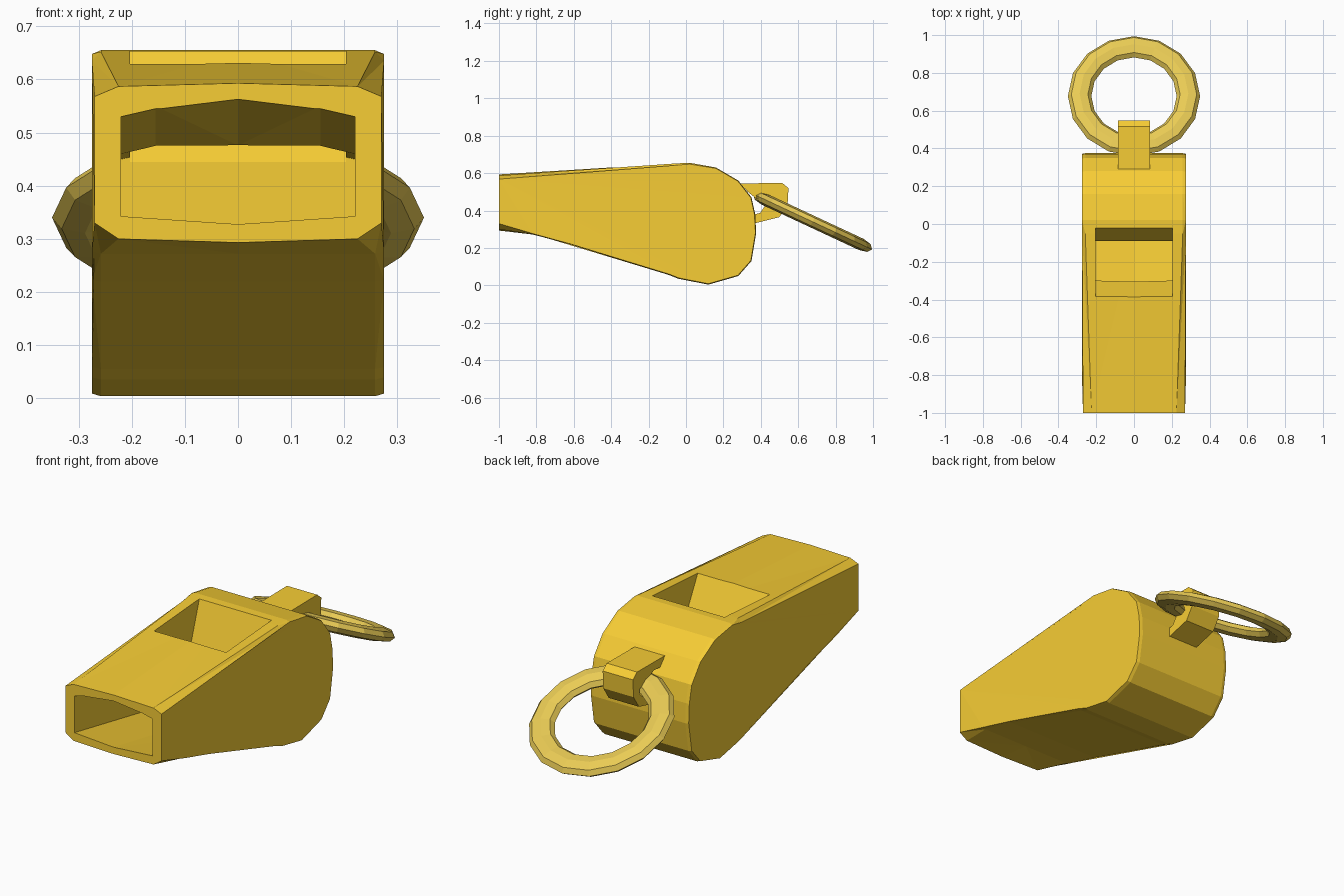
import bpy, bmesh, math

if "Cube" in bpy.data.objects:
    bpy.data.objects.remove(bpy.data.objects["Cube"])


def material(name, color):
    m = bpy.data.materials.new(name)
    m.diffuse_color = (*color, 1)
    m.use_nodes = True
    m.node_tree.nodes["Principled BSDF"].inputs["Base Color"].default_value = m.diffuse_color
    return m


gold = material("gold", (0.93, 0.61, 0.035))
pale_gold = material("pale_gold", (0.82, 0.60, 0.09))


def loft(name, sections, mat=gold):
    """Bridge matching closed loops and cap both ends."""
    bm = bmesh.new()
    rows = [[bm.verts.new(p) for p in s] for s in sections]
    n = len(rows[0])
    for a, b in zip(rows, rows[1:]):
        for i in range(n):
            j = (i + 1) % n
            bm.faces.new((a[i], a[j], b[j], b[i]))
    bm.faces.new(rows[0][::-1])
    bm.faces.new(rows[-1])
    bmesh.ops.triangulate(bm, faces=bm.faces[:])
    bmesh.ops.recalc_face_normals(bm, faces=bm.faces[:])
    if bm.calc_volume(signed=True) < 0:
        bmesh.ops.reverse_faces(bm, faces=bm.faces[:])
    me = bpy.data.meshes.new(name)
    bm.to_mesh(me)
    bm.free()
    ob = bpy.data.objects.new(name, me)
    bpy.context.collection.objects.link(ob)
    me.materials.append(mat)
    return ob


def prism(name, profile, half):
    return loft(name, [[(x, y, z) for y, z in profile] for x in (-half, half)])


def carve(target, cutter):
    """Subtract the cutter, using the first solver that gives a result."""
    for solver in ('MANIFOLD', 'FLOAT', 'EXACT'):
        mod = target.modifiers.new("cut", 'BOOLEAN')
        mod.operation = 'DIFFERENCE'
        mod.solver = solver
        mod.object = cutter
        bpy.context.view_layer.update()
        graph = bpy.context.evaluated_depsgraph_get()
        mesh = bpy.data.meshes.new_from_object(target.evaluated_get(graph))
        target.modifiers.clear()
        if len(mesh.vertices) > len(target.data.vertices):
            target.data = mesh
            break
    bpy.data.objects.remove(cutter)


# Body: side outline, softened toward the left and right faces
back = [(-.09, .055), (-.04, .035), (.12, .004), (.28, .05), (.35, .13),
        (.375, .28), (.37, .38), (.35, .47), (.28, .56), (.16, .63)]
core = [(-1, .30), (-.82, .272), (-.62, .22)] + back + [(.02, .655), (-.05, .652), (-1, .587)]
middle = [(-1, .293)] + core[1:-1] + [(-1, .593)]
side = ([(-1, .33), (-.82, .277), (-.62, .222)]
        + [(y + (.12 - y) * .015, z + (.33 - z) * .015) for y, z in back]
        + [(.02, .648), (-.05, .635), (-1, .568)])


def at(profile, x, mouth_x):
    return [(mouth_x if y == -1 else x, y, z) for y, z in profile]


body = loft("whistle_body", [at(side, -.275, -.27), at(core, -.258, -.225),
                             at(middle, 0, 0),
                             at(core, .258, .225), at(side, .275, .27)])


# Air passage and top window cutters
def passage(y, low_mid, low, top, shoulder, peak):
    return [(-.22, y, low), (0, y, low_mid), (.22, y, low), (.22, y, top),
            (.155, y, shoulder), (0, y, peak), (-.155, y, shoulder), (-.22, y, top)]


carve(body, loft("air_passage_cutter", [
    passage(-1.05, .337, .352, .535, .55, .569),
    passage(-.30, .20, .21, .46, .475, .476),
    passage(-.09, .17, .18, .45, .465, .466)]))
carve(body, prism("window_cutter", [(-.29, .43), (-.095, .43), (-.02, .655), (.012, .75),
                                    (-.45, .75), (-.385, .63), (-.30, .47)], .203))

# Lanyard bracket: bent strap
prism("ring_bracket", [(.29, .545), (.515, .547), (.548, .52), (.543, .43), (.50, .365), (.36, .33),
                       (.36, .378), (.47, .405), (.495, .43), (.50, .495), (.48, .515), (.33, .50)], .085)

# Split ring: flattened low-poly torus
bpy.ops.mesh.primitive_torus_add(major_segments=16, minor_segments=8,
                                 major_radius=.288, minor_radius=.062)
ring = bpy.context.object
ring.name = "lanyard_ring"
ring.scale.z = .52
ring.rotation_euler.x = math.radians(-25)
ring.location = (0, .677, .34)
ring.data.materials.append(pale_gold)
for p in ring.data.polygons:
    p.use_smooth = False
